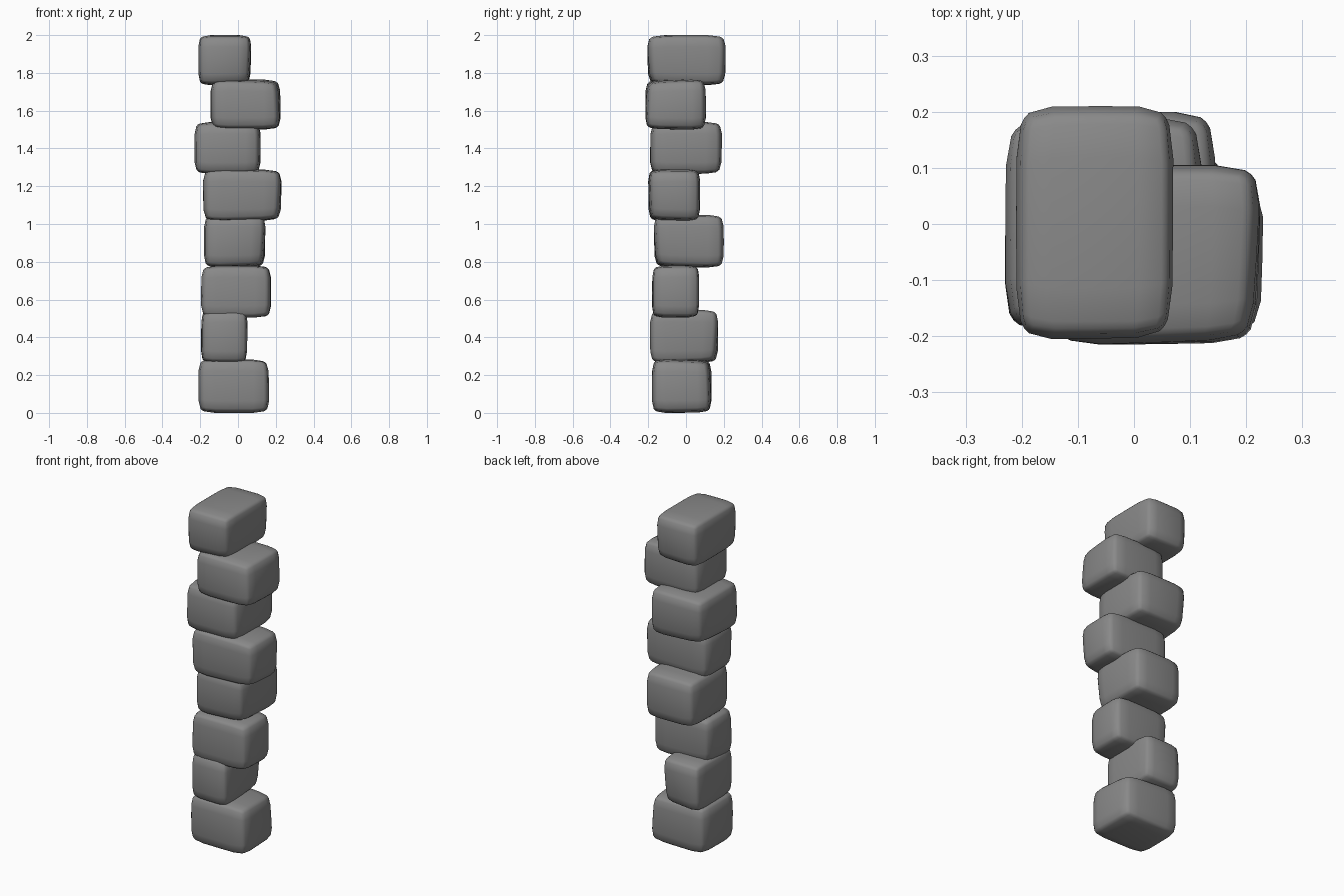
import bpy
import bmesh
import random
from mathutils import Vector

random.seed(4)

cube = bpy.data.objects.get("Cube")
if cube:
    bpy.data.objects.remove(cube, do_unlink=True)

stone_grey = bpy.data.materials.new("stone_grey")
stone_grey.use_nodes = True
colour = (0.25, 0.25, 0.25, 1)
stone_grey.diffuse_color = colour
stone_grey.node_tree.nodes["Principled BSDF"].inputs["Base Color"].default_value = colour

ROUNDNESS = 6.5  # higher is boxier


def ease(u):
    """Crowd the grid lines towards the edges of the block."""
    side = 1 if u >= 0 else -1
    return side * (1 - (1 - min(abs(u), 1)) ** 2)


def make_stone(name, low, high, worn):
    """Rounded block filling the given bounds, with one corner worn away more."""
    bm = bmesh.new()
    bmesh.ops.create_cube(bm, size=2)
    bmesh.ops.subdivide_edges(bm, edges=bm.edges[:], cuts=5, use_grid_fill=True)
    corners = [Vector((x, y, z)) for x in (-1, 1) for y in (-1, 1) for z in (-1, 1)]
    wear = [(c, 0.12 if tuple(c) == worn else random.uniform(0, 0.05)) for c in corners]

    for v in bm.verts:
        p = Vector([ease(u) for u in v.co])
        p /= sum(abs(u) ** ROUNDNESS for u in p) ** (1 / ROUNDNESS)
        shrink = 1
        for c, amount in wear:
            weight = 1
            for axis in range(3):
                weight *= (1 + c[axis] * p[axis]) / 2
            shrink -= amount * weight
        v.co = p * shrink

    # Fit the worn block exactly into its bounds
    for axis in range(3):
        values = [v.co[axis] for v in bm.verts]
        start, span = min(values), max(values) - min(values)
        for v in bm.verts:
            t = (v.co[axis] - start) / span
            v.co[axis] = low[axis] + t * (high[axis] - low[axis])

    for f in bm.faces:
        f.smooth = True
    mesh = bpy.data.meshes.new(name)
    bm.to_mesh(mesh)
    bm.free()
    mesh.materials.append(stone_grey)
    obj = bpy.data.objects.new(name, mesh)
    bpy.context.collection.objects.link(obj)


# Stones from bottom to top: low corner, high corner, most worn corner
stones = [
    ((-0.21, -0.18, 0), (0.165, 0.135, 0.285), (1, 1, 1)),
    ((-0.195, -0.19, 0.265), (0.05, 0.17, 0.545), (1, 1, -1)),
    ((-0.195, -0.18, 0.505), (0.175, 0.07, 0.78), (-1, 1, -1)),
    ((-0.18, -0.17, 0.77), (0.145, 0.2, 1.05), (1, -1, -1)),
    ((-0.185, -0.2, 1.015), (0.23, 0.075, 1.29), (1, -1, -1)),
    ((-0.23, -0.19, 1.265), (0.12, 0.19, 1.54), (-1, 1, -1)),
    ((-0.145, -0.215, 1.5), (0.225, 0.105, 1.765), (1, -1, 1)),
    ((-0.21, -0.205, 1.735), (0.07, 0.21, 2), (1, -1, -1)),
]
for i, (low, high, worn) in enumerate(stones, 1):
    make_stone(f"stone_{i}", low, high, worn)
